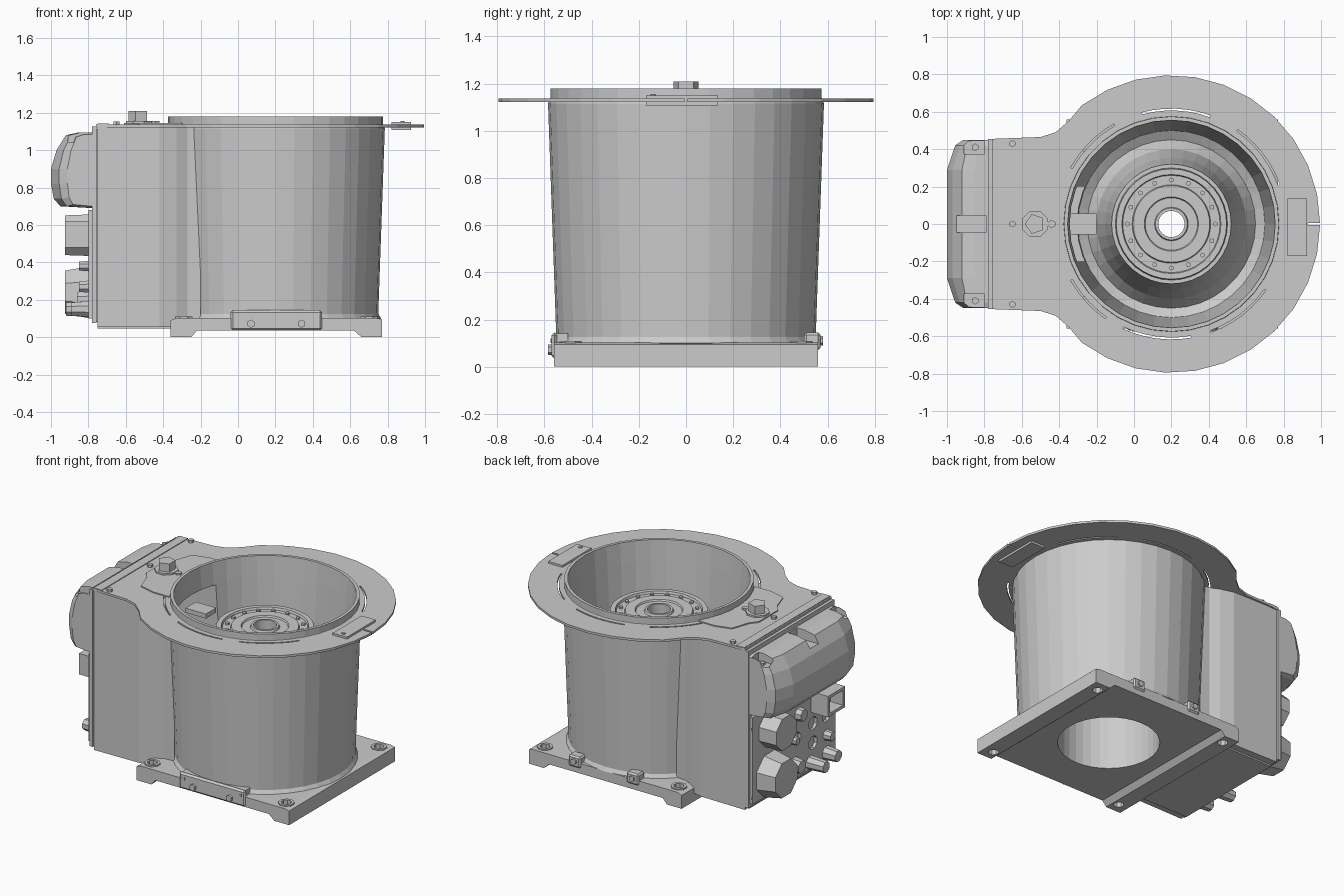
import bpy, bmesh, math
from mathutils import Vector

if "Cube" in bpy.data.objects:
    bpy.data.objects.remove(bpy.data.objects["Cube"])

CX = 0.2  # axis of the round housing


def make(name, bm):
    bmesh.ops.recalc_face_normals(bm, faces=bm.faces)
    me = bpy.data.meshes.new(name)
    bm.to_mesh(me)
    bm.free()
    ob = bpy.data.objects.new(name, me)
    bpy.context.collection.objects.link(ob)
    return ob


def loft(name, sections):
    bm = bmesh.new()
    rings = [[bm.verts.new(p) for p in s] for s in sections]
    n = len(rings[0])
    for a, b in zip(rings, rings[1:]):
        for i in range(n):
            j = (i + 1) % n
            bm.faces.new((a[i], a[j], b[j], b[i]))
    bm.faces.new(rings[0])
    bm.faces.new(rings[-1])
    return make(name, bm)


def prism(name, pts, z0, z1):
    return loft(name, [[(x, y, z) for x, y in pts] for z in (z0, z1)])


def box(name, x0, x1, y0, y1, z0, z1, bevel=0):
    ob = prism(name, [(x0, y0), (x1, y0), (x1, y1), (x0, y1)], z0, z1)
    if bevel:
        m = ob.modifiers.new("bevel", 'BEVEL')
        m.width, m.segments = bevel, 1
    return ob


def cyl(name, p, r, depth, axis='z', sides=8, r2=None):
    secs = []
    for d, rad in ((0, r), (depth, r if r2 is None else r2)):
        ring = []
        for i in range(sides):
            t = 2 * math.pi * (i + 0.5) / sides
            u, v = rad * math.cos(t), rad * math.sin(t)
            o = {'z': (u, v, d), 'x': (d, u, v), 'y': (u, d, v)}[axis]
            ring.append(Vector(p) + Vector(o))
        secs.append(ring)
    return loft(name, secs)


def lathe(name, prof, sides=36):
    bm = bmesh.new()
    rings = []
    for i in range(sides):
        t = 2 * math.pi * i / sides
        rings.append([bm.verts.new((CX + r * math.cos(t), r * math.sin(t), z)) for r, z in prof])
    n = len(prof)
    for i in range(sides):
        a, b = rings[i], rings[(i + 1) % sides]
        for j in range(n):
            k = (j + 1) % n
            bm.faces.new((a[j], a[k], b[k], b[j]))
    return make(name, bm)


def cut(ob, cutter):
    cutter.hide_render = True
    m = ob.modifiers.new("cut", 'BOOLEAN')
    m.operation, m.solver, m.object = 'DIFFERENCE', 'EXACT', cutter
    bpy.context.view_layer.objects.active = ob
    bpy.ops.object.modifier_apply(modifier=m.name)
    bpy.data.objects.remove(cutter)


def arc(r, a0, a1, n):
    return [(CX + r * math.cos(math.radians(a0 + (a1 - a0) * i / n)),
             r * math.sin(math.radians(a0 + (a1 - a0) * i / n))) for i in range(n + 1)]


# round housing: tapered shell, deep tub and bell-shaped hollow hub
housing = lathe("round_housing", [
    (.545, .09), (.565, .10), (.55, .125), (.585, 1.115), (.575, 1.14), (.575, 1.18), (.555, 1.18),
    (.545, 1.05), (.50, .34), (.45, .31), (.40, .38), (.355, .6), (.33, .85),
    (.32, .93), (.30, .93), (.295, .97), (.265, .97), (.26, .955), (.21, .955), (.205, .97),
    (.145, .97), (.14, .96), (.09, .96), (.085, .975), (.07, .975),
    (.07, .90), (.27, .88), (.31, .55), (.31, .035), (.405, .035), (.405, .09)])
cut(housing, box("window_cutter", -.5, -.2, -.2, .2, .4, 1.03))

# hub bolts
for i in range(16):
    t = 2 * math.pi * i / 16
    cyl("hub_bolt", (CX + .235 * math.cos(t), .235 * math.sin(t), .95), .014, .017, sides=5)
# cable tongue inside the tub
box("cable_tongue", -.35, -.2, -.055, .055, .93, .96)

# rear column joined to the housing
column = prism("rear_column", [(-.75, .45), (-.42, .445), (-.33, .42), (-.27, .39), (-.2, .385)]
               + arc(.557, 137, 223, 10)
               + [(-.2, -.385), (-.27, -.39), (-.33, -.42), (-.42, -.445), (-.75, -.45)], .055, 1.125)
cut(column, box("pocket_cutter", -.66, -.2, -.2, .2, .4, 1.03))
box("column_foot", -.75, -.3, -.4, .4, .045, .06)
box("rear_panel", -.78, -.757, -.455, .455, .075, 1.125)
box("panel_gasket", -.76, -.745, -.44, .44, .08, 1.11)

# thin top flange with the bore cut out
flange = prism("top_flange", [(-.76, -.455), (-.5, -.465), (-.42, -.49), (-.35, -.55)]
               + arc(.795, -127, 127, 22)
               + [(-.35, .55), (-.42, .49), (-.5, .465), (-.76, .455)], 1.122, 1.137)
cut(flange, cyl("bore_cutter", (CX, 0, 1), .572, .3, sides=36))
cut(flange, box("slit_cutter", .93, 1.1, -.006, .006, 1, 1.3))
for a0 in (20, 70, 120, 200, 245, 290):  # narrow slots around the neck
    cut(flange, prism("slot_cutter", arc(.617, a0, a0 + 35, 6) + arc(.607, a0 + 35, a0, 6), 1.0, 1.3))
box("flange_tab", .82, .925, -.17, .135, 1.108, 1.15)
cyl("tab_bolt", (.88, -.14, 1.15), .012, .006)
prism("neck_cover", arc(.58, 149, 211, 8) + [(-.42, -.3), (-.53, -.27), (-.57, -.15), (-.61, -.1),
      (-.61, .1), (-.57, .15), (-.53, .27), (-.42, .3)], 1.13, 1.144)
# top fittings
cyl("cover_fitting", (-.53, 0, 1.14), .055, .07, sides=5)
cyl("fitting_collar", (-.53, 0, 1.14), .075, .015, sides=8)
cyl("cover_screw", (-.44, 0, 1.14), .022, .015, sides=6)
box("panel_rail", -.75, -.69, -.455, .455, 1.12, 1.142)
for y in (-.43, 0, .43):
    cyl("flange_bolt", (-.65, y, 1.13), .018, .024, sides=6)

# base plate with full-width feet, central opening and mounting holes
base = loft("base_plate", [[(x, y, z) for x, z in (
    (-.36, 0), (-.25, 0), (-.22, .035), (.62, .035), (.66, 0), (.77, 0), (.77, .095), (.74, .102),
    (-.33, .102), (-.36, .09))] for y in (-.56, .56)])
cut(base, cyl("opening_cutter", (CX, 0, -.1), .40, .4, sides=36))
for x in (-.29, .70):
    for y in (-.49, .49):
        cut(base, cyl("hole_cutter", (x, y, -.1), .032, .4, sides=8))
        ring = cyl("hole_collar", (x, y, .098), .05, .012, sides=8)
        cut(ring, cyl("ring_cutter", (x, y, 0), .032, .3, sides=8))

# front bracket and rear lugs
box("front_bracket", -.04, .45, -.57, -.545, .035, .145, .012)
box("bracket_shelf", -.03, .44, -.56, -.50, .1, .14)
for x in (.07, .34):
    cyl("bracket_bolt", (x, -.585, .072), .022, .02, 'y', 6)
for x in (0, .45):
    cyl("bracket_pin", (x * .93, -.575, .11), .012, .01, 'y', 3)
for x in (0, .43):
    box("rear_lug", x - .045, x + .045, .5, .57, .07, .145, .01)
    cyl("lug_bolt", (x, .568, .11), .02, .012, 'y', 6)

# bulged motor cover on the rear panel
prof = [(0, .69), (-.17, .70), (-.205, .74), (-.22, .82), (-.22, .90), (-.19, 1.0), (-.14, 1.08), (-.07, 1.095), (0, 1.095)]
cover = loft("motor_cover", [[(-.78 + x * s, y, .89 + (z - .89) * k) for x, z in prof]
             for y, s, k in ((-.45, .6, .95), (-.42, .8, 1), (-.29, 1, 1), (.29, 1, 1), (.42, .8, 1), (.45, .6, .95))])
cut(cover, box("groove_cutter", -.95, -.79, -.045, .045, 1.03, 1.2))
for s in (-1, 1):
    cut(cover, box("notch_cutter", -.91, -.8, s * .41 - .035, s * .41 + .035, 1.04, 1.2))
    cyl("cover_bolt", (-.85, s * .41, 1.03), .02, .025, sides=6)

# connector panel below the cover
panel = box("connector_panel", -.80, -.775, -.44, .44, .1, .68)
for y, z in ((-.03, .36), (-.2, .40), (-.34, .40), (-.2, .27)):
    cut(panel, cyl("port_cutter", (-.9, y, z), .045, .2, 'x', 8))
cyl("upper_plug", (-.925, .26, .545), .115, .13, 'x', 8, .12)
cyl("lower_plug", (-.925, .26, .24), .125, .13, 'x', 8, .15)
socket = box("square_socket", -.925, -.79, -.36, -.18, .48, .62)
cut(socket, box("socket_cutter", -1, -.83, -.34, -.20, .50, .60))
for y, z, r, d in ((0, .2, .05, .06), (-.05, .52, .045, .04), (-.17, .15, .045, .12),
                   (-.34, .15, .045, .09), (-.34, .27, .035, .05), (.03, .38, .03, .05)):
    cyl("small_port", (-.80 - d, y, z), r * .85, d, 'x', 8, r)
for y in (-.45, .45):
    for z in (.14, .6):
        cyl("panel_screw", (-.795, y * .95, z), .015, .02, 'x', 6)
